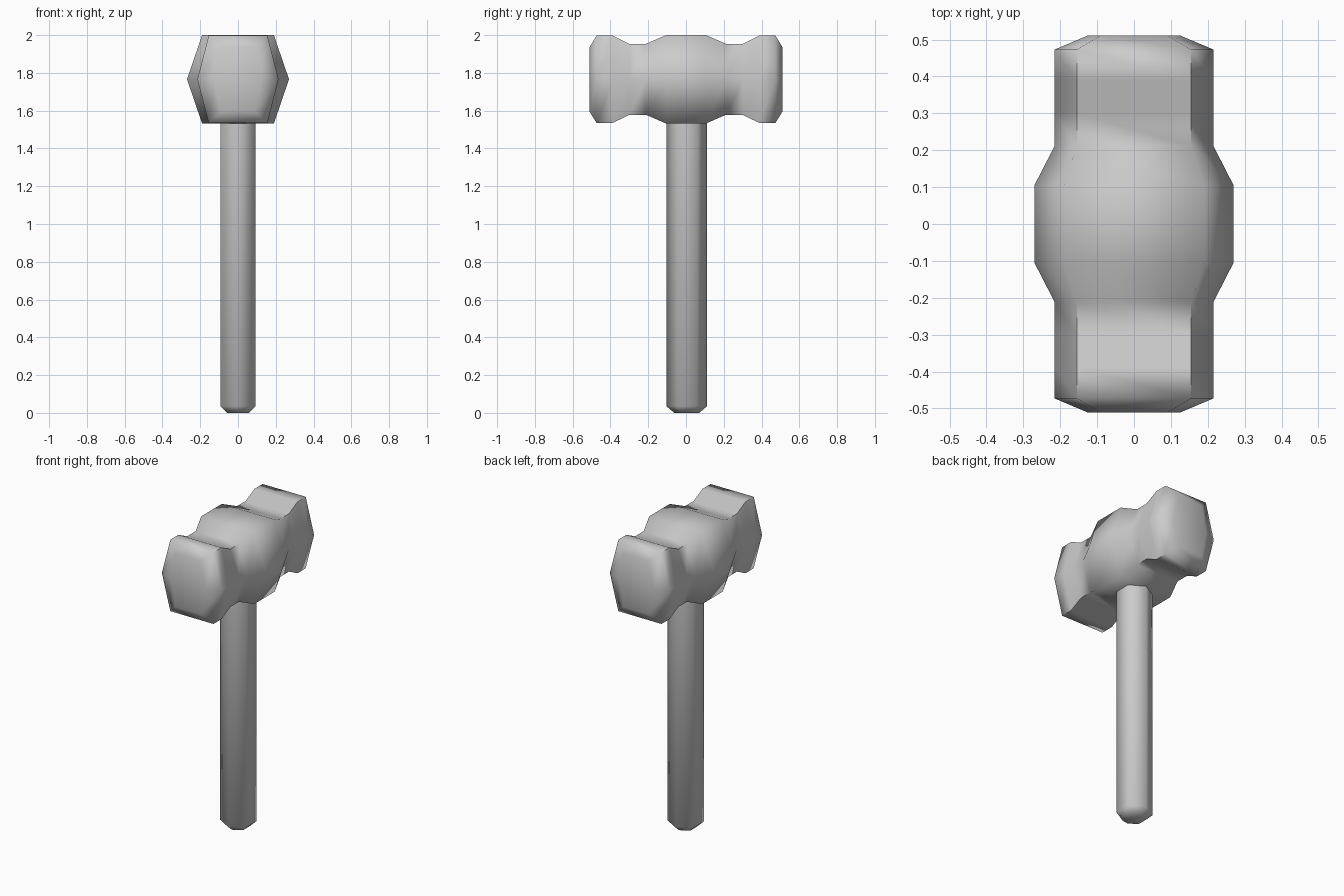
import bpy, bmesh, math

if "Cube" in bpy.data.objects:
    bpy.data.objects.remove(bpy.data.objects["Cube"])


def loft(name, rings, smooth_deg):
    # Skin a list of equal-length point rings and cap both ends
    bm = bmesh.new()
    loops = [[bm.verts.new(p) for p in ring] for ring in rings]
    n = len(loops[0])
    for a, b in zip(loops, loops[1:]):
        for i in range(n):
            j = (i + 1) % n
            bm.faces.new((a[i], a[j], b[j], b[i]))
    bm.faces.new(loops[0])
    bm.faces.new(loops[-1])
    bmesh.ops.recalc_face_normals(bm, faces=bm.faces)
    mesh = bpy.data.meshes.new(name)
    bm.to_mesh(mesh)
    bm.free()
    obj = bpy.data.objects.new(name, mesh)
    bpy.context.collection.objects.link(obj)
    bpy.ops.object.select_all(action='DESELECT')
    bpy.context.view_layer.objects.active = obj
    obj.select_set(True)
    bpy.ops.object.shade_smooth_by_angle(angle=math.radians(smooth_deg))
    return obj


# Head: hexagonal sections along y
HEAD_Z = 1.766

def head_ring(y, side, flat, height):
    pts = [(side, 0), (flat, height), (-flat, height),
           (-side, 0), (-flat, -height), (flat, -height)]
    return [(x, y, HEAD_Z + z) for x, z in pts]


# (y, half width at middle, half width at top, half height)
half = [(0.105, 0.27, 0.19, 0.234), (0.212, 0.215, 0.155, 0.188),
        (0.30, 0.215, 0.155, 0.188), (0.39, 0.215, 0.155, 0.232),
        (0.473, 0.215, 0.155, 0.232), (0.511, 0.125, 0.09, 0.17)]
stations = [(-y, s, f, h) for y, s, f, h in reversed(half)] + half
loft("hammer_head", [head_ring(*s) for s in stations], 72)


# Handle: six-sided shaft with a chamfered butt
def handle_ring(z, r):
    angles = [math.radians(90 + 60 * i) for i in range(6)]
    return [(r * math.cos(a), 0.004 + r * math.sin(a), z) for a in angles]


loft("handle", [handle_ring(z, r) for z, r in
                [(0, 0.066), (0.036, 0.108), (1.62, 0.108)]], 72)
